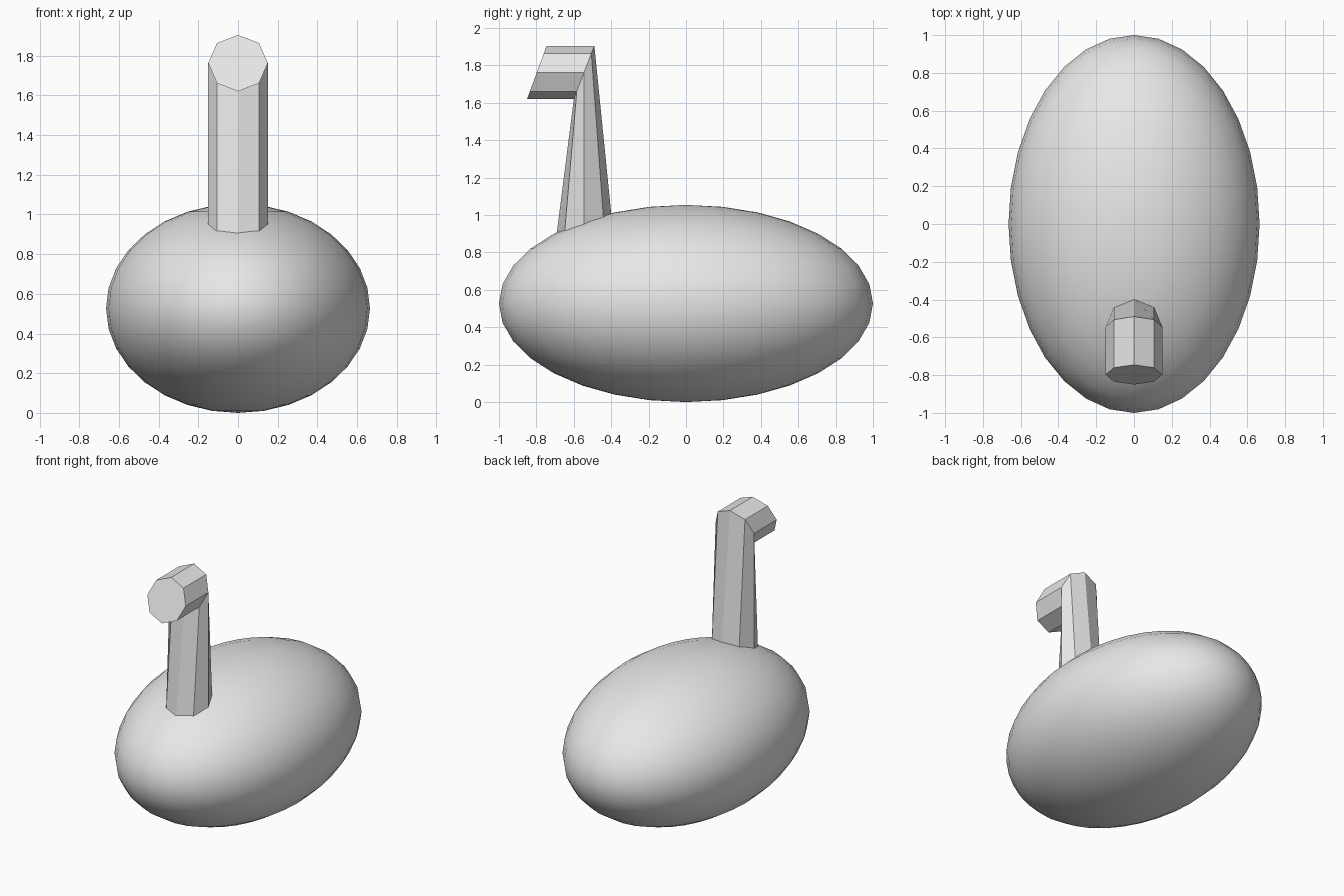
import bpy
import bmesh
import math
from mathutils import Vector

if "Cube" in bpy.data.objects:
    bpy.data.objects.remove(bpy.data.objects["Cube"], do_unlink=True)

grey = bpy.data.materials.new("light grey")
grey.use_nodes = True
grey.diffuse_color = (0.8, 0.8, 0.8, 1)
grey.node_tree.nodes["Principled BSDF"].inputs["Base Color"].default_value = (0.8, 0.8, 0.8, 1)


def add_object(name, bm, smooth):
    mesh = bpy.data.meshes.new(name)
    bmesh.ops.recalc_face_normals(bm, faces=bm.faces)
    for face in bm.faces:
        face.smooth = smooth
    bm.to_mesh(mesh)
    bm.free()
    mesh.materials.append(grey)
    obj = bpy.data.objects.new(name, mesh)
    bpy.context.collection.objects.link(obj)
    return obj


# Body: smooth egg-shaped ellipsoid
bm = bmesh.new()
bmesh.ops.create_uvsphere(bm, u_segments=32, v_segments=16, radius=1)
bmesh.ops.scale(bm, vec=(0.665, 1.0, 0.527), verts=bm.verts)
bmesh.ops.translate(bm, vec=(0, 0, 0.527), verts=bm.verts)
add_object("body", bm, True)


# Neck and head: one octagonal tube, bent forward at the top
def octagon(back, front):
    """Eight points between a back/top and a front/bottom point on the centre plane."""
    back, front = Vector((0, *back)), Vector((0, *front))
    middle, half = (back + front) / 2, (back - front) / 2
    return [middle + half * math.cos(a) + Vector((0.15 * math.sin(a), 0, 0))
            for a in (math.tau * i / 8 for i in range(8))]


base = octagon((-0.40, 1.01), (-0.69, 0.91))
bend = octagon((-0.49, 1.905), (-0.60, 1.62))
tip = octagon((-0.745, 1.905), (-0.85, 1.62))
# Sink the foot of the neck into the body
base = [b + (b - t) * 0.08 for b, t in zip(base, bend)]

bm = bmesh.new()
rings = [[bm.verts.new(p) for p in ring] for ring in (base, bend, tip)]
for low, high in zip(rings, rings[1:]):
    for i in range(8):
        j = (i + 1) % 8
        bm.faces.new((low[i], low[j], high[j], high[i]))
bm.faces.new(rings[0])
bm.faces.new(rings[-1])
add_object("neck_and_head", bm, False)
